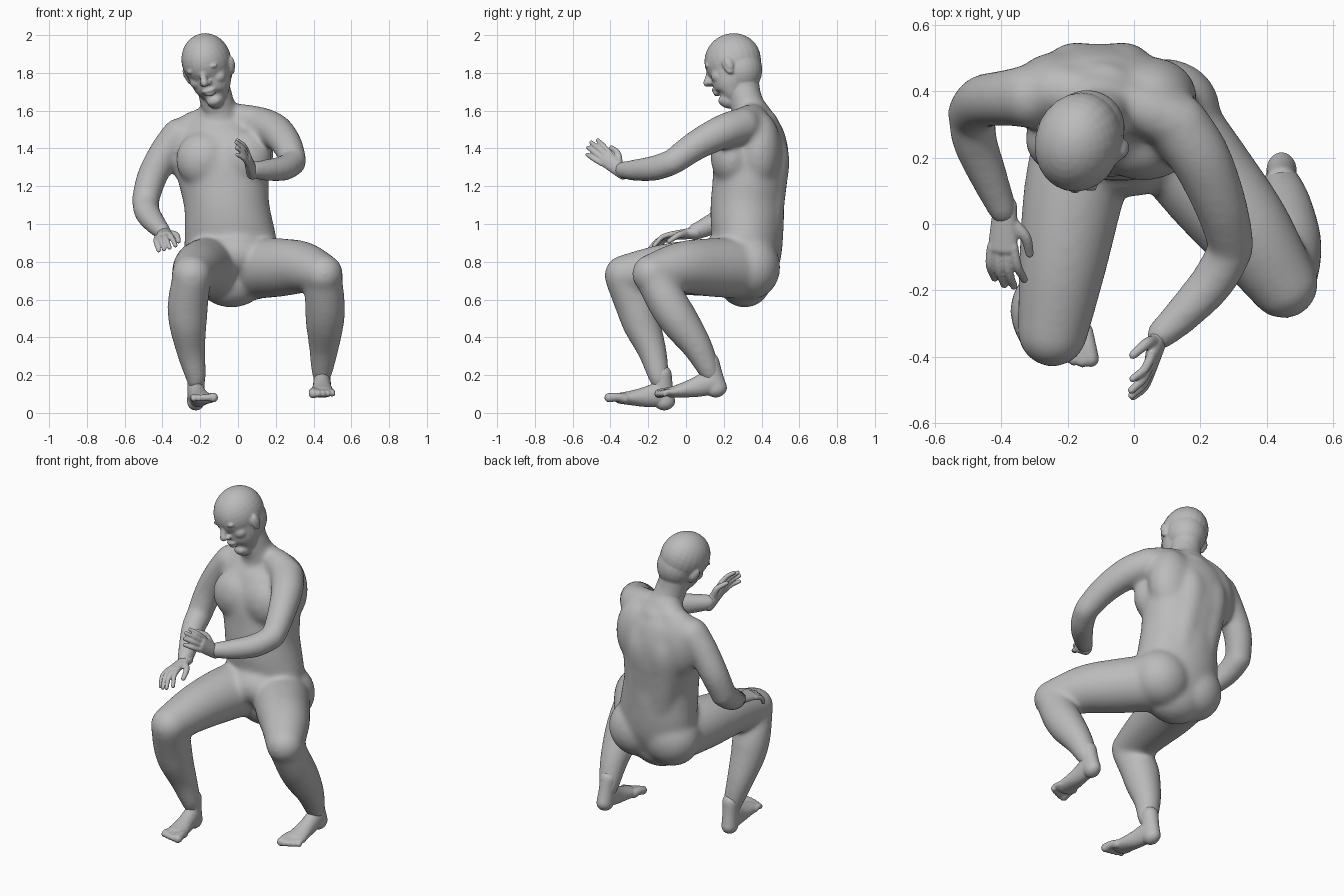
import bpy, bmesh, math
from mathutils import Vector, Matrix, Euler

cube = bpy.data.objects.get("Cube")
if cube:
    bpy.data.objects.remove(cube, do_unlink=True)

skin = bpy.data.materials.new("grey skin")
skin.use_nodes = True
GREY = (0.5, 0.5, 0.5, 1)
skin.diffuse_color = GREY
skin.node_tree.nodes["Principled BSDF"].inputs["Base Color"].default_value = GREY


def spline(pts, steps=5):
    """Catmull-Rom through tuples of any length."""
    out = []
    for i in range(len(pts) - 1):
        quad = [pts[max(i - 1, 0)], pts[i], pts[i + 1], pts[min(i + 2, len(pts) - 1)]]
        for k in range(steps):
            t = k / steps
            out.append([0.5 * (2 * b + (c - a) * t + (2*a - 5*b + 4*c - d) * t * t
                               + (3*b - a - 3*c + d) * t ** 3) for a, b, c, d in zip(*quad)])
    return out + [list(pts[-1])]


def tube(bm, pts, side=(1, 0, 0), n=24, m=Matrix(), plump=0.0):
    """Closed round-ended tube; each point is x, y, z, radius along side[, other radius].
    Plump widens thin parts to make up for later softening."""
    path = spline([tuple(p) if len(p) == 5 else tuple(p) + (p[3],) for p in pts])
    cen = [Vector(p[:3]) for p in path]
    rings = []
    for i, p in enumerate(path):
        t = (cen[min(i + 1, len(cen) - 1)] - cen[max(i - 1, 0)]).normalized()
        s = Vector(side)
        s = (s - t * s.dot(t)).normalized()
        ra, rb = [math.sqrt(r * r + plump) for r in p[3:]]
        caps = [math.radians(a) for a in (80, 60, 40, 20)]
        r = min(ra, rb)
        cap = [(cen[i], s, t.cross(s), ra * math.cos(a), rb * math.cos(a), t * r * math.sin(a))
               for a in caps]
        if i == 0:
            rings += [(c - o, u, v, a, b) for c, u, v, a, b, o in cap]
        rings.append((cen[i], s, t.cross(s), ra, rb))
        if i == len(path) - 1:
            rings += [(c + o, u, v, a, b) for c, u, v, a, b, o in reversed(cap)]
    loops = []
    for c, u, v, a, b in rings:
        angles = [2 * math.pi * k / n for k in range(n)]
        loops.append([bm.verts.new(m @ (c + u * a * math.cos(w) + v * b * math.sin(w))) for w in angles])
    for lo, hi in zip(loops, loops[1:]):
        for k in range(n):
            bm.faces.new((lo[k], lo[(k + 1) % n], hi[(k + 1) % n], hi[k]))
    bm.faces.new(list(reversed(loops[0])))
    bm.faces.new(loops[-1])


def ball(bm, c, r, m=Matrix(), rot=(0, 0, 0)):
    mat = m @ Matrix.LocRotScale(Vector(c), Euler(rot), Vector(r))
    bmesh.ops.create_uvsphere(bm, u_segments=24, v_segments=16, radius=1, matrix=mat)


def finish(bm, name, voxel, smooth):
    """Fuse the overlapping volumes into one smooth skin."""
    me = bpy.data.meshes.new(name)
    bm.to_mesh(me)
    bm.free()
    me.materials.append(skin)
    ob = bpy.data.objects.new(name, me)
    bpy.context.collection.objects.link(ob)
    rm = ob.modifiers.new("fuse", 'REMESH')
    rm.mode, rm.voxel_size, rm.use_smooth_shade = 'VOXEL', voxel, True
    sm = ob.modifiers.new("soften", 'SMOOTH')
    sm.factor, sm.iterations = 0.5, smooth


# Torso, neck and limbs
bm = bmesh.new()


def flesh(pts, **kw):
    tube(bm, pts, plump=.0009, **kw)


flesh([(-.03, .31, .70, .18, .14), (-.035, .32, .80, .235, .17), (-.04, .33, .9, .244, .178),
       (-.05, .325, 1.0, .233, .19), (-.06, .325, 1.1, .224, .192), (-.07, .335, 1.2, .234, .193),
       (-.085, .345, 1.3, .242, .195), (-.095, .36, 1.4, .24, .18), (-.1, .365, 1.5, .21, .145),
       (-.1, .36, 1.57, .12, .09)], side=(1, -.15, 0), n=40)
flesh([(-.09, .37, 1.52, .12), (-.1, .335, 1.6, .088), (-.125, .3, 1.72, .08)])
ball(bm, (-.02, .25, .84), (.2, .17, .13))                       # lower belly
for x, y, z in ((-.18, .255, 1.34), (.03, .245, 1.35)):          # chest
    ball(bm, (x, y, z), (.15, .115, .15))
for x, y in ((-.225, .4), (.045, .385)):                         # shoulder blades
    ball(bm, (x, y, 1.39), (.145, .12, .21))
for x in (-.145, .09):                                           # buttocks
    ball(bm, (x, .345, .77), (.17, .155, .17))
for x in (-.165, -.025):                                         # muscles either side of the spine
    flesh([(x + .04, .41, .95, .09), (x, .43, 1.2, .098), (x - .01, .445, 1.36, .098),
           (x, .41, 1.5, .07)])
flesh([(-.1, .385, 1.56, .06), (-.2, .4, 1.53, .075), (-.32, .39, 1.46, .08)])    # shoulder slopes
flesh([(-.08, .37, 1.57, .06), (.03, .345, 1.555, .075), (.14, .3, 1.53, .08)])
# right arm
flesh([(-.31, .385, 1.465, .093), (-.385, .38, 1.38, .08), (-.455, .37, 1.25, .075),
       (-.49, .335, 1.13, .067)])
flesh([(-.49, .335, 1.12, .066), (-.48, .25, 1.06, .062), (-.437, .14, 1.0, .05),
       (-.395, .04, .955, .034)])
# left arm
flesh([(.13, .3, 1.52, .092), (.2, .2, 1.49, .087), (.26, .06, 1.42, .075),
       (.293, -.06, 1.335, .064)])
flesh([(.293, -.075, 1.325, .062), (.24, -.17, 1.295, .061), (.15, -.27, 1.285, .05),
       (.08, -.335, 1.286, .036)], side=(0, 0, 1))
# right leg
flesh([(-.13, .3, .77, .16), (-.18, .1, .77, .15), (-.215, -.12, .76, .13),
       (-.245, -.325, .73, .103)])
flesh([(-.245, -.33, .72, .097), (-.265, -.27, .58, .104), (-.265, -.235, .47, .096),
       (-.25, -.18, .33, .072), (-.225, -.147, .2, .05), (-.223, -.142, .17, .04)])
# left leg
flesh([(.09, .3, .765, .16), (.22, .13, .77, .152), (.34, -.02, .77, .135),
       (.45, -.18, .735, .103)])
flesh([(.45, -.17, .72, .097), (.46, -.095, .58, .102), (.46, -.03, .48, .098),
       (.455, .06, .35, .075), (.445, .125, .22, .05), (.445, .132, .2, .04)])
finish(bm, "body", .011, 30)

# Head, turned and bowed
bm = bmesh.new()
H = Matrix.Translation((-.165, .245, 1.853)) @ Matrix.Rotation(math.radians(-17), 4, 'Z') \
    @ Matrix.Rotation(math.radians(-14), 4, 'Y') @ Matrix.Rotation(math.radians(18), 4, 'X')
ball(bm, (0, .005, .012), (.13, .152, .145), H)
ball(bm, (0, .033, -.045), (.115, .118, .13), H)                                        # nape
tube(bm, [(-.1, .335, 1.6, .09), (-.12, .31, 1.68, .087), (-.14, .295, 1.78, .088)])    # neck
tube(bm, [(0, -.01, .01, .12, .129), (0, -.015, -.06, .114, .123), (0, -.035, -.12, .1, .1),
          (0, -.05, -.165, .076, .076), (0, -.068, -.188, .048, .048)], m=H)
ball(bm, (0, -.098, -.188), (.038, .024, .026), H)                                      # chin
tube(bm, [(0, -.128, 0, .016), (0, -.144, -.035, .017), (0, -.159, -.064, .021)], m=H)  # nose
ball(bm, (0, -.126, -.118), (.037, .017, .012), H)                                      # lips
ball(bm, (0, -.122, -.138), (.031, .017, .012), H)
for s in (-1, 1):
    ball(bm, (s * .015, -.14, -.072), (.018, .018, .014), H)                            # nostril
    ball(bm, (s * .045, -.112, .01), (.044, .021, .015), H, (0, s * .15, -s * .3))      # brow
    ball(bm, (s * .045, -.109, -.022), (.026, .017, .012), H, (0, 0, -s * .3))          # eyelid
    ball(bm, (s * .055, -.075, -.068), (.046, .042, .04), H)                            # cheek
    ball(bm, (s * .121, .0, -.05), (.014, .026, .048), H, (.2, 0, s * .3))              # ear
    ball(bm, (s * .131, .012, -.036), (.012, .023, .038), H, (.2, 0, s * .45))
finish(bm, "head", .006, 9)


def hand(name, wrist, along, across, palm, curl):
    """Palm, four curled fingers and a thumb on the 'across' side."""
    bm = bmesh.new()
    w, d, a, p = [Vector(v) for v in (wrist, along, across, palm)]
    d, a, p = d.normalized(), a.normalized(), p.normalized()

    def at(u, v, k=0):
        return tuple(w + d * u + a * v + p * k)
    tube(bm, [at(-.03, 0) + (.036, .032), at(.035, 0) + (.042, .026), at(.1, 0) + (.046, .02)], side=a)
    for i, length in enumerate((.105, .128, .122, .1)):
        v = .034 - .023 * i
        tube(bm, [at(.095, v) + (.015,), at(.1 + length * .5, v * 1.25, curl * .25) + (.0135,),
                  at(.1 + length * .9, v * 1.35, curl) + (.0115,)], n=12)
    tube(bm, [at(.025, .025, .005) + (.02,), at(.065, .06, .02) + (.017,),
              at(.115, .062, .05) + (.013,)], n=12)
    finish(bm, name, .005, 2)


hand("left_hand", (.07, -.352, 1.288), (-.04, -.15, .125), (0, .64, .8), (-1, .1, -.1), .035)
hand("right_hand", (-.39, .025, .95), (-.06, -1, -.12), (.85, 0, .25), (.45, 0, -.9), .06)


def foot(name, heel, yaw, pitch):
    """Heel at the origin, toes toward -y, big toe on the inner side."""
    bm = bmesh.new()
    s = 1 if heel[0] < 0 else -1
    m = Matrix.Translation(heel) @ Matrix.Rotation(yaw, 4, 'Z') @ Matrix.Rotation(pitch, 4, 'X')
    tube(bm, [(0, -.095, .19, .049, .05), (0, -.08, .12, .045, .053), (0, -.06, .05, .046, .056)], m=m)
    tube(bm, [(0, -.07, .09, .046, .055), (0, -.11, .078, .047, .063), (0, -.17, .058, .049, .053),
              (0, -.24, .042, .057, .039), (0, -.3, .031, .064, .029)], m=m)
    for i, (tip, r) in enumerate(((.39, .026), (.387, .02), (.377, .019), (.365, .018), (.35, .017))):
        x = s * (.046 - .025 * i)
        tube(bm, [(x * .9, -.28, .032, r), (x, -.32, .034, r * .9), (x, -tip + r, .024, r)], n=12, m=m)
    finish(bm, name, .006, 4)


foot("right_foot", (-.232, -.062, 0), math.radians(9), math.radians(-9))
foot("left_foot", (.445, .222, .078), math.radians(0), math.radians(0))
